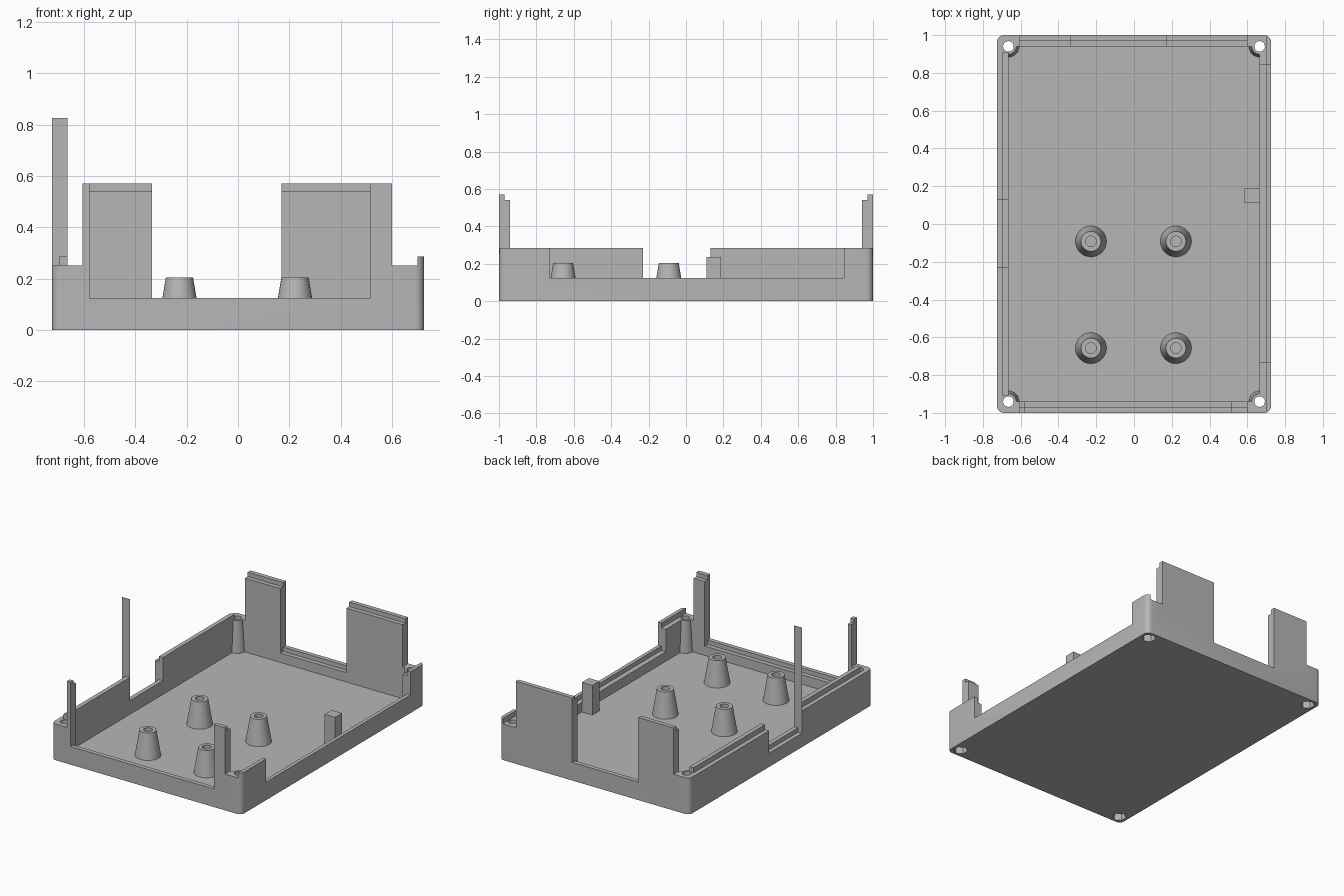
import bpy, bmesh, math
from mathutils import Matrix, Vector

default = bpy.data.objects.get("Cube")
if default:
    bpy.data.objects.remove(default, do_unlink=True)

GREY = (0.47, 0.47, 0.47, 1)
mat = bpy.data.materials.new("grey_plastic")
mat.use_nodes = True
mat.diffuse_color = GREY
mat.node_tree.nodes["Principled BSDF"].inputs["Base Color"].default_value = GREY

# Main sizes
HX, HY = 0.725, 1.0            # outer half sizes
IX, IY = 0.665, 0.94           # inner half sizes, also the screw centres
FLOOR, SILL, RIM, LIP, TOP = 0.03, 0.125, 0.25, 0.285, 0.57
STEP = 0.03                    # height of the mating step
FAR = 1.5                      # beyond the body


def make_object(name, bm):
    bmesh.ops.recalc_face_normals(bm, faces=bm.faces)
    mesh = bpy.data.meshes.new(name)
    bm.to_mesh(mesh)
    bm.free()
    mesh.materials.append(mat)
    obj = bpy.data.objects.new(name, mesh)
    bpy.context.collection.objects.link(obj)
    return obj


def box(name, x, y, z):
    bm = bmesh.new()
    bmesh.ops.create_cube(bm, size=1)
    for v in bm.verts:
        v.co = Vector([(r[0] + r[1]) / 2 + c * (r[1] - r[0])
                       for c, r in zip(v.co, (x, y, z))])
    return make_object(name, bm)


def cone(name, x, y, z, r_low, r_high, sides=32):
    bm = bmesh.new()
    bmesh.ops.create_cone(
        bm, cap_ends=True, segments=sides, radius1=r_low, radius2=r_high,
        depth=z[1] - z[0], matrix=Matrix.Translation((x, y, (z[0] + z[1]) / 2)))
    return make_object(name, bm)


def activate(obj):
    bpy.ops.object.select_all(action='DESELECT')
    obj.select_set(True)
    bpy.context.view_layer.objects.active = obj


def combine(target, tool, operation='DIFFERENCE'):
    activate(target)
    mod = target.modifiers.new("combine", 'BOOLEAN')
    mod.object, mod.operation, mod.solver = tool, operation, 'EXACT'
    bpy.ops.object.modifier_apply(modifier=mod.name)
    bpy.data.objects.remove(tool, do_unlink=True)


def cut(x, y, z_from):
    combine(tray, box("cutter", x, y, (z_from, FAR)))


def smooth(obj):
    activate(obj)
    bpy.ops.object.shade_smooth_by_angle(angle=math.radians(35))


# Tray block with rounded upright corners
tray = box("tray", (-HX, HX), (-HY, HY), (0, TOP))
bm = bmesh.new()
bm.from_mesh(tray.data)
upright = [e for e in bm.edges if abs(e.verts[0].co.z - e.verts[1].co.z) > 0.1]
bmesh.ops.bevel(bm, geom=upright, offset=0.035, segments=6, profile=0.5, affect='EDGES')
bm.to_mesh(tray.data)
bm.free()

# Hollow inside
cut((-IX, IX), (-IY, IY), FLOOR)

# Low side walls and corners
cut((-FAR, -0.605), (-FAR, FAR), LIP)
cut((0.6, FAR), (-FAR, FAR), LIP)

# Left wall keeps an inner lip, right wall an outer lip
cut((-FAR, -0.695), (-FAR, FAR), RIM)
for y in ((-FAR, -0.91), (0.91, FAR)):
    cut((-0.7, -0.605), y, RIM)
cut((0.6, 0.7), (-FAR, FAR), RIM)

# Openings in the front and back walls, each with a stepped inner edge
for side, opening in ((-1, (-0.578, 0.515)), (1, (-0.335, 0.17))):
    whole = sorted((side * 0.9, side * FAR))
    inner = sorted((side * 0.9, side * 0.97))
    cut(opening, whole, SILL)
    cut(opening, inner, SILL - STEP)
    cut((-0.61, 0.61), inner, TOP - STEP)

# Openings in the side walls
cut((0.6, FAR), (-0.73, 0.845), SILL)
cut((0.6, 0.7), (-0.73, 0.845), SILL - STEP)
cut((-FAR, -0.6), (-0.23, 0.13), SILL)
cut((-FAR, -0.695), (-0.23, 0.13), SILL - STEP)

# Corner screw bosses with through holes and hexagonal nut pockets
corners = [(sx * IX, sy * IY) for sx in (-1, 1) for sy in (-1, 1)]
for x, y in corners:
    combine(tray, cone("boss", x, y, (0.01, RIM), 0.058, 0.042), 'UNION')
for x, y in corners:
    combine(tray, cone("hole", x, y, (-0.1, FAR), 0.028, 0.028))
    combine(tray, cone("pocket", x, y, (-0.1, 0.05), 0.046, 0.046, 6))
smooth(tray)

# Tapered hollow standoffs on the floor
PROFILE = [(0.083, FLOOR - 0.005), (0.053, 0.205), (0.028, 0.205),
           (0.028, FLOOR + 0.005), (0, FLOOR + 0.005)]
for row, y in (("front", -0.657), ("back", -0.092)):
    for side, x in (("right", -0.228), ("left", 0.222)):
        bm = bmesh.new()
        verts = [bm.verts.new((r, 0, z)) for r, z in PROFILE]
        edges = [bm.edges.new(pair) for pair in zip(verts, verts[1:])]
        bmesh.ops.spin(bm, geom=verts + edges, cent=(0, 0, 0), axis=(0, 0, 1),
                       angle=math.tau, steps=32)
        bmesh.ops.remove_doubles(bm, verts=bm.verts, dist=0.0005)
        standoff = make_object(f"standoff_{row}_{side}", bm)
        standoff.location = (x, y, 0)
        smooth(standoff)

# Small support block by the left wall
box("support_block", (0.585, 0.664), (0.11, 0.187), (FLOOR - 0.005, 0.235))

# Paper-thin upright strip at the edge of the right wall opening
bm = bmesh.new()
strip = [(-HX, RIM), (-IX, RIM), (-IX, 0.825), (-HX, 0.825)]
bm.faces.new([bm.verts.new((x, -0.23, z)) for x, z in strip])
make_object("upright_strip", bm)
